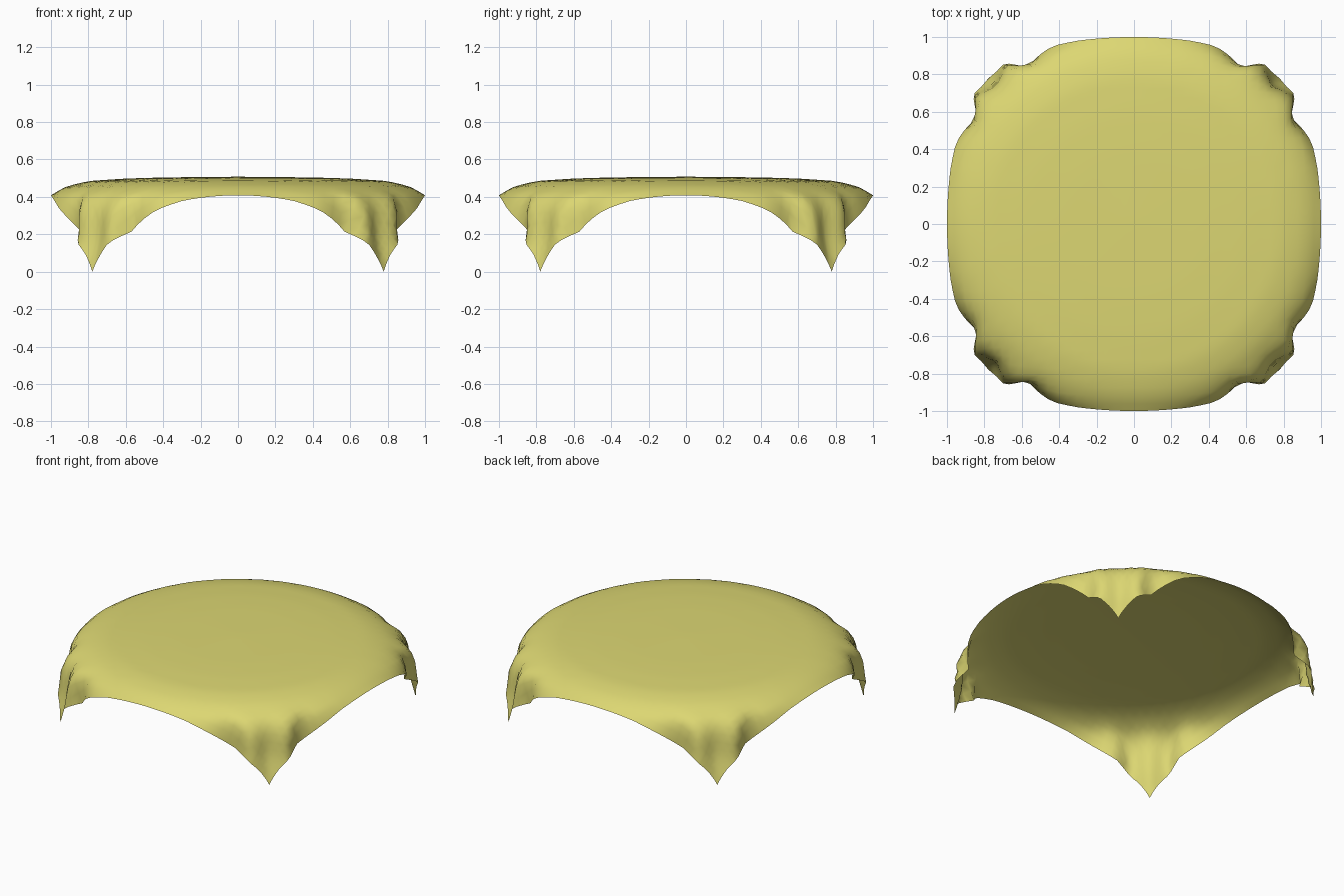
import bpy, bmesh, math

if "Cube" in bpy.data.objects:
    bpy.data.objects.remove(bpy.data.objects["Cube"])

HALF = 1.035   # half side of the flat square cloth
CELLS = 40

# drape profile: cloth distance from centre, radius, height
PROFILE = [(0, 0, .508), (.4, .4, .504), (.6, .6, .498), (.8, .798, .485), (.92, .915, .457),
           (1.03, .997, .412), (1.08, 1.025, .378), (1.125, 1.043, .33),
           (1.206, 1.05, .215), (1.28, 1.06, .155), (1.35, 1.075, .10),
           (1.47, 1.103, .0)]
# corner folds: degrees from the diagonal, radial push, pull toward the diagonal
FOLDS = [(0, 0, 0), (4.5, .02, 1.6), (9, .045, 2.8), (11.5, .005, 3.1),
         (14, -.036, 3.2), (18, -.012, 2.6), (22, .004, 1.9), (28, 0, .8), (45, 0, 0)]


def lookup(table, t):
    for a, b in zip(table, table[1:]):
        if t <= b[0]:
            f = (t - a[0]) / (b[0] - a[0])
            return [p + (q - p) * f for p, q in zip(a[1:], b[1:])]
    return table[-1][1:]


def drape(u, v):
    s = math.hypot(u, v)
    if s < 1e-6:
        return 0, 0, PROFILE[0][2]
    radius, z = lookup(PROFILE, s)
    angle = math.degrees(math.atan2(v, u))
    diagonal = math.floor(angle / 90) * 90 + 45
    delta = angle - diagonal
    push, pull = lookup(FOLDS, abs(delta))
    w = min(max((s - .93) / .27, 0), 1)      # folds grow as the cloth falls
    w = w * w * (3 - 2 * w)
    radius += push * w
    angle -= math.copysign(pull * w, delta)
    a = math.radians(angle)
    return radius * math.cos(a), radius * math.sin(a), z


# square sheet laid over a round table
bm = bmesh.new()
bmesh.ops.create_grid(bm, x_segments=CELLS, y_segments=CELLS, size=HALF)
for vert in bm.verts:
    vert.co = drape(vert.co.x, vert.co.y)
low = min(v.co.z for v in bm.verts)
for vert in bm.verts:
    vert.co.z -= low if vert.co.z < .02 else 0
mesh = bpy.data.meshes.new("tablecloth")
bm.to_mesh(mesh)
bm.free()
mesh.shade_smooth()

cloth = bpy.data.objects.new("tablecloth", mesh)
bpy.context.collection.objects.link(cloth)
mat = bpy.data.materials.new("yellow_cloth")
mat.diffuse_color = (.72, .68, .17, 1)
mat.use_nodes = True
mat.node_tree.nodes["Principled BSDF"].inputs["Base Color"].default_value = mat.diffuse_color
mesh.materials.append(mat)
